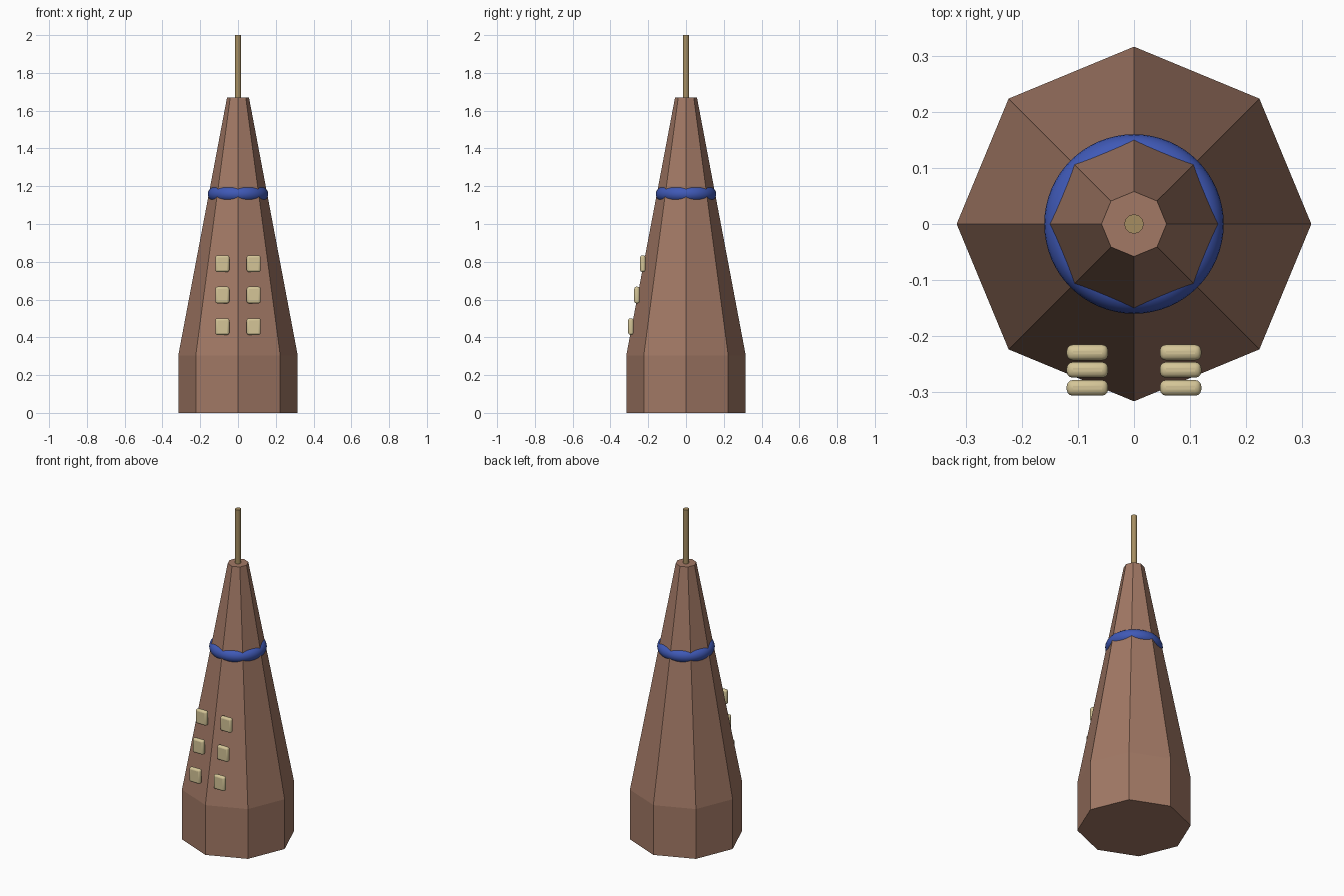
import bpy, bmesh, math

if "Cube" in bpy.data.objects:
    bpy.data.objects.remove(bpy.data.objects["Cube"])


def material(name, rgb):
    m = bpy.data.materials.new(name)
    m.diffuse_color = (*rgb, 1)
    m.use_nodes = True
    m.node_tree.nodes["Principled BSDF"].inputs["Base Color"].default_value = m.diffuse_color
    return m


BRICK = material("brick brown", (0.36, 0.19, 0.13))
BLUE = material("ring blue", (0.05, 0.10, 0.47))
CREAM = material("window cream", (0.66, 0.56, 0.31))
GOLD = material("dull gold", (0.38, 0.27, 0.12))


def finish(name, mat, smooth=False):
    ob = bpy.context.object
    ob.name = name
    ob.data.materials.append(mat)
    if smooth:
        bpy.ops.object.shade_smooth_by_angle(angle=math.radians(40))
    return ob


def tower(sections, sides=8):
    """Closed faceted body lofted through (radius, z) sections."""
    bm = bmesh.new()
    rings = [[bm.verts.new((r * math.cos(math.tau * i / sides),
                            r * math.sin(math.tau * i / sides), z))
              for i in range(sides)] for r, z in sections]
    for low, high in zip(rings, rings[1:]):
        for i in range(sides):
            j = (i + 1) % sides
            bm.faces.new((low[i], low[j], high[j], high[i]))
    bm.faces.new(rings[0][::-1])
    bm.faces.new(rings[-1])
    me = bpy.data.meshes.new("tower_body")
    bm.to_mesh(me)
    bm.free()
    ob = bpy.data.objects.new("tower_body", me)
    bpy.context.collection.objects.link(ob)
    me.materials.append(BRICK)


# Octagonal tower: straight base, then a long taper
tower([(0.316, 0), (0.316, 0.305), (0.058, 1.67)])

# Smooth ring partly sunk into the facets
bpy.ops.mesh.primitive_torus_add(major_radius=0.12, minor_radius=0.04,
                                 major_segments=64, minor_segments=24,
                                 location=(0, 0, 1.158))
finish("ring", BLUE, True)

# Spire rod
bpy.ops.mesh.primitive_cylinder_add(vertices=24, radius=0.017, depth=0.34,
                                    location=(0, 0, 1.83))
finish("spire_rod", GOLD, True)

# Two columns of rounded windows stepping back up the front
for row, (y, z) in enumerate([(-0.292, 0.457), (-0.260, 0.624), (-0.229, 0.79)]):
    for side, label in ((-1, "left"), (1, "right")):
        bpy.ops.mesh.primitive_cube_add(size=1, location=(side * 0.083, y, z))
        bpy.context.object.scale = (0.074, 0.028, 0.088)
        bpy.ops.object.transform_apply(location=False, rotation=False, scale=True)
        win = finish(f"window_{label}_{row + 1}", CREAM)
        bevel = win.modifiers.new("rounding", 'BEVEL')
        bevel.width = 0.011
        bevel.segments = 3
        bpy.ops.object.shade_smooth_by_angle(angle=math.radians(40))
